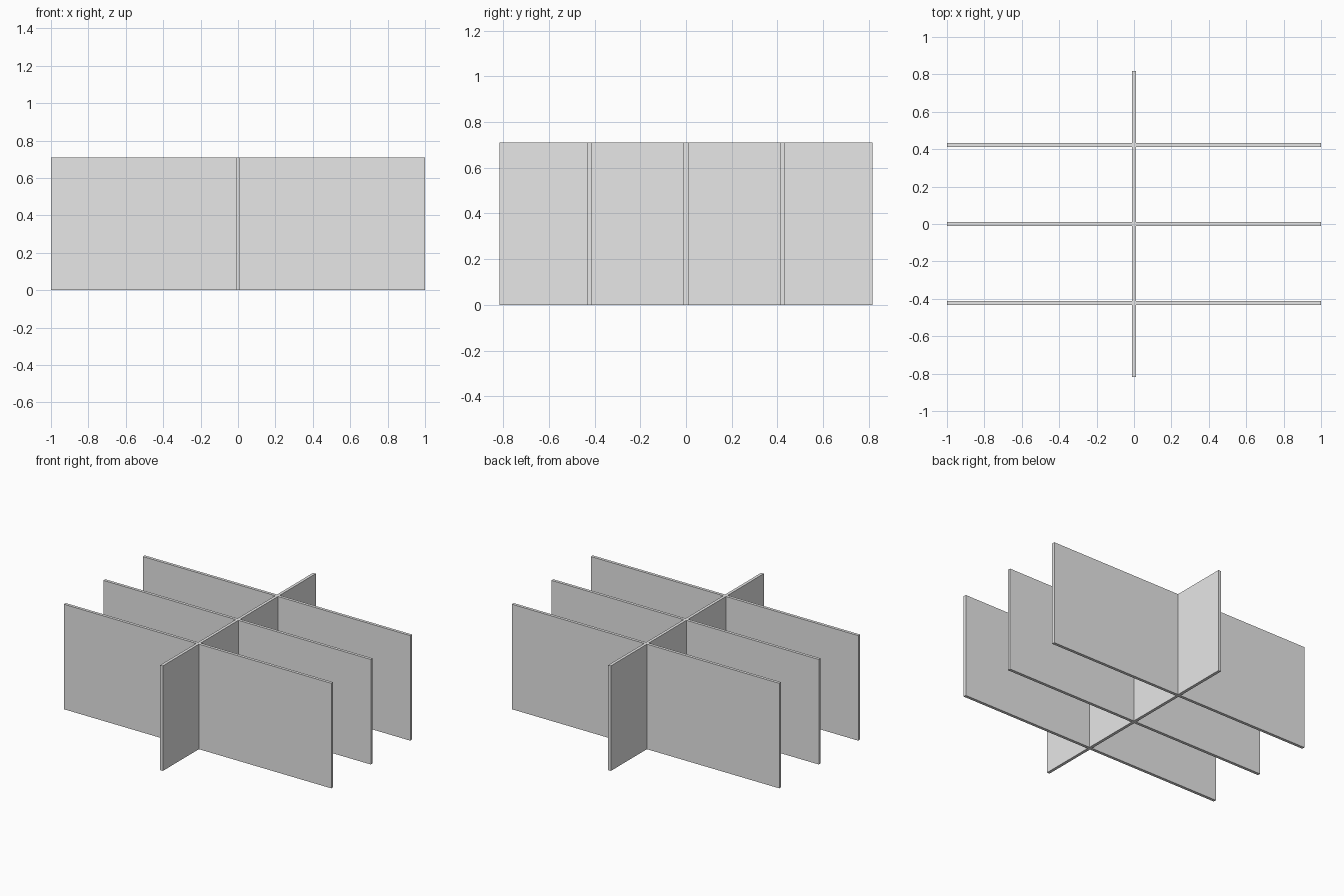
import bpy

cube = bpy.data.objects.get("Cube")
if cube:
    bpy.data.objects.remove(cube, do_unlink=True)

HEIGHT = 0.71
THICK = 0.02
HALF_WIDTH = 1.0
HALF_DEPTH = 0.817
SPACING = 0.422

# Plain grey board material
grey = bpy.data.materials.new("board_grey")
grey.use_nodes = True
colour = (0.8, 0.8, 0.8, 1)
grey.diffuse_color = colour
grey.node_tree.nodes["Principled BSDF"].inputs["Base Color"].default_value = colour


def board(name, x0, x1, y0, y1):
    """Upright flat board standing on the ground."""
    bpy.ops.mesh.primitive_cube_add(
        size=1, location=((x0 + x1) / 2, (y0 + y1) / 2, HEIGHT / 2))
    obj = bpy.context.object
    obj.name = obj.data.name = name
    obj.scale = (x1 - x0, y1 - y0, HEIGHT)
    bpy.ops.object.transform_apply(location=True, rotation=False, scale=True)
    obj.data.materials.append(grey)
    return obj


# Central board running front to back
spine = board("spine_board", -THICK / 2, THICK / 2, -HALF_DEPTH, HALF_DEPTH)

# Three cross boards, each mirrored to meet both faces of the spine
for name, row in (("front", -1), ("middle", 0), ("back", 1)):
    y = row * SPACING
    cross = board(name + "_cross_board", THICK / 2, HALF_WIDTH,
                  y - THICK / 2, y + THICK / 2)
    mirror = cross.modifiers.new("mirror_left_right", 'MIRROR')
    mirror.use_mirror_merge = False
